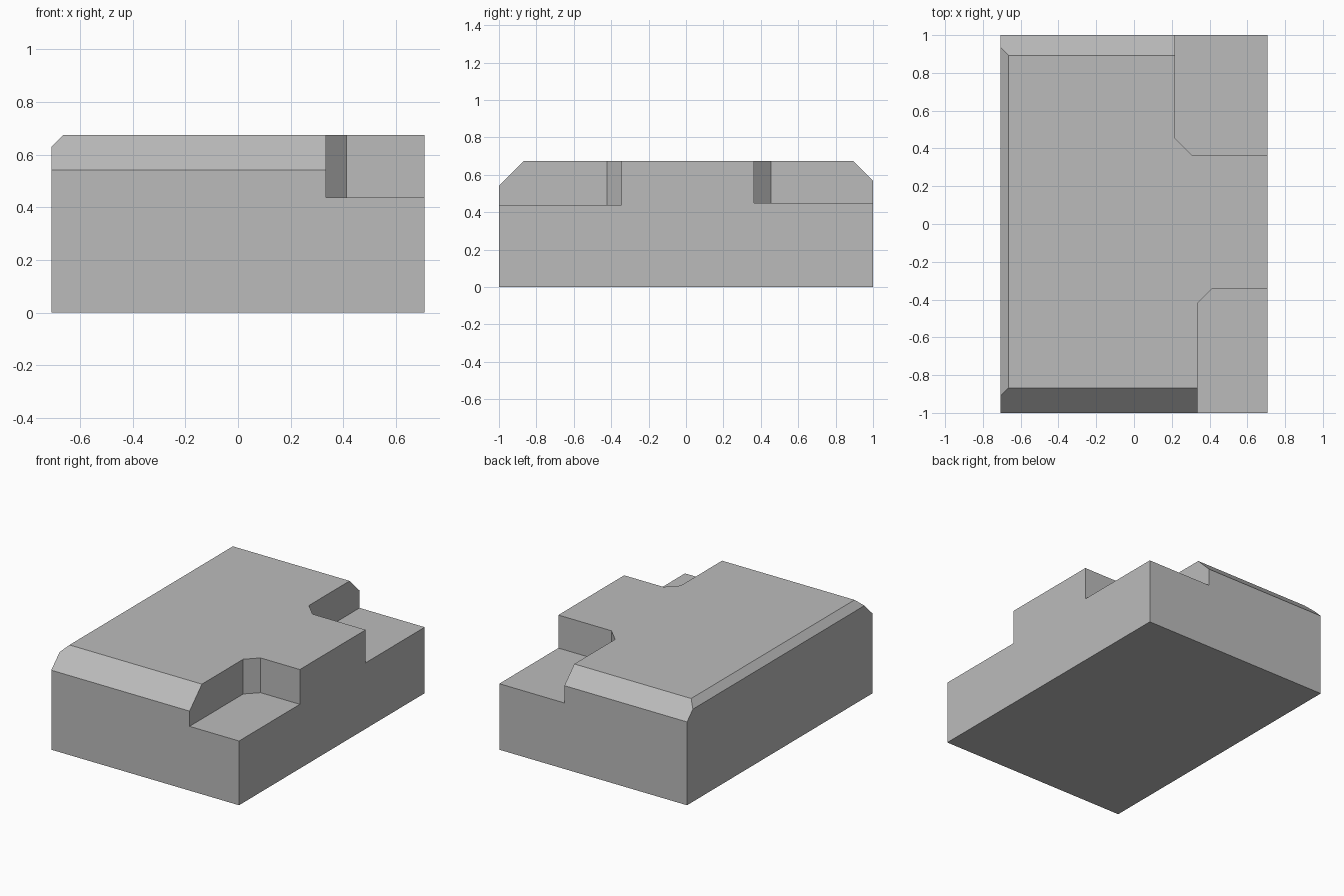
import bpy
import bmesh
from mathutils import Vector

cube = bpy.data.objects.get("Cube")
if cube:
    bpy.data.objects.remove(cube, do_unlink=True)

HALF_X, HALF_Y, TOP = 0.708, 1.0, 0.675

grey = bpy.data.materials.new("plain grey")
grey.use_nodes = True
color = (0.5, 0.5, 0.5, 1)
grey.diffuse_color = color
grey.node_tree.nodes["Principled BSDF"].inputs["Base Color"].default_value = color


def make_prism(name, outline, bottom, top):
    """Extrude a counter-clockwise plan outline between two heights."""
    bm = bmesh.new()
    face = bm.faces.new([bm.verts.new((x, y, bottom)) for x, y in outline])
    extruded = bmesh.ops.extrude_face_region(bm, geom=[face], use_keep_orig=True)
    verts = [v for v in extruded["geom"] if isinstance(v, bmesh.types.BMVert)]
    bmesh.ops.translate(bm, verts=verts, vec=(0, 0, top - bottom))
    bmesh.ops.recalc_face_normals(bm, faces=bm.faces)
    mesh = bpy.data.meshes.new(name)
    bm.to_mesh(mesh)
    bm.free()
    mesh.materials.append(grey)
    obj = bpy.data.objects.new(name, mesh)
    bpy.context.collection.objects.link(obj)
    return obj


def slope_edge(obj, point, normal):
    """Slice off everything beyond a plane and close the cut."""
    bm = bmesh.new()
    bm.from_mesh(obj.data)
    cut = bmesh.ops.bisect_plane(bm, geom=bm.verts[:] + bm.edges[:] + bm.faces[:],
                                 plane_co=point, plane_no=Vector(normal).normalized(),
                                 clear_outer=True)
    edges = [e for e in cut["geom_cut"] if isinstance(e, bmesh.types.BMEdge)]
    bmesh.ops.contextual_create(bm, geom=edges)
    bmesh.ops.recalc_face_normals(bm, faces=bm.faces)
    bm.to_mesh(obj.data)
    bm.free()


def cut_notch(obj, x, y, corner, floor, side):
    """Cut a corner pocket with a diagonal inner corner; side is the y sign."""
    far_x, far_y = HALF_X + 0.1, side * (HALF_Y + 0.1)
    outline = [(x, far_y), (x, y + side * corner), (x + corner, y),
               (far_x, y), (far_x, far_y)]
    cutter = make_prism("notch_cutter", outline, floor, TOP + 0.1)
    cutter.hide_render = True
    mod = obj.modifiers.new("notch", 'BOOLEAN')
    mod.operation = 'DIFFERENCE'
    mod.solver = 'EXACT'
    mod.object = cutter
    bpy.context.view_layer.objects.active = obj
    bpy.ops.object.modifier_apply(modifier=mod.name)
    bpy.data.objects.remove(cutter, do_unlink=True)


# Main block
body = make_prism("block_body", [(-HALF_X, -HALF_Y), (HALF_X, -HALF_Y),
                                 (HALF_X, HALF_Y), (-HALF_X, HALF_Y)], 0, TOP)

# Sloped top edges: front, back and right-hand side
slope_edge(body, (0, -HALF_Y, 0.542), (0, -1, 1))
slope_edge(body, (0, HALF_Y, 0.568), (0, 1, 1))
slope_edge(body, (-HALF_X, 0, 0.631), (-1, 0, 1))

# Front and back corner notches
cut_notch(body, 0.335, -0.345, 0.077, 0.438, -1)
cut_notch(body, 0.217, 0.364, 0.09, 0.45, 1)
